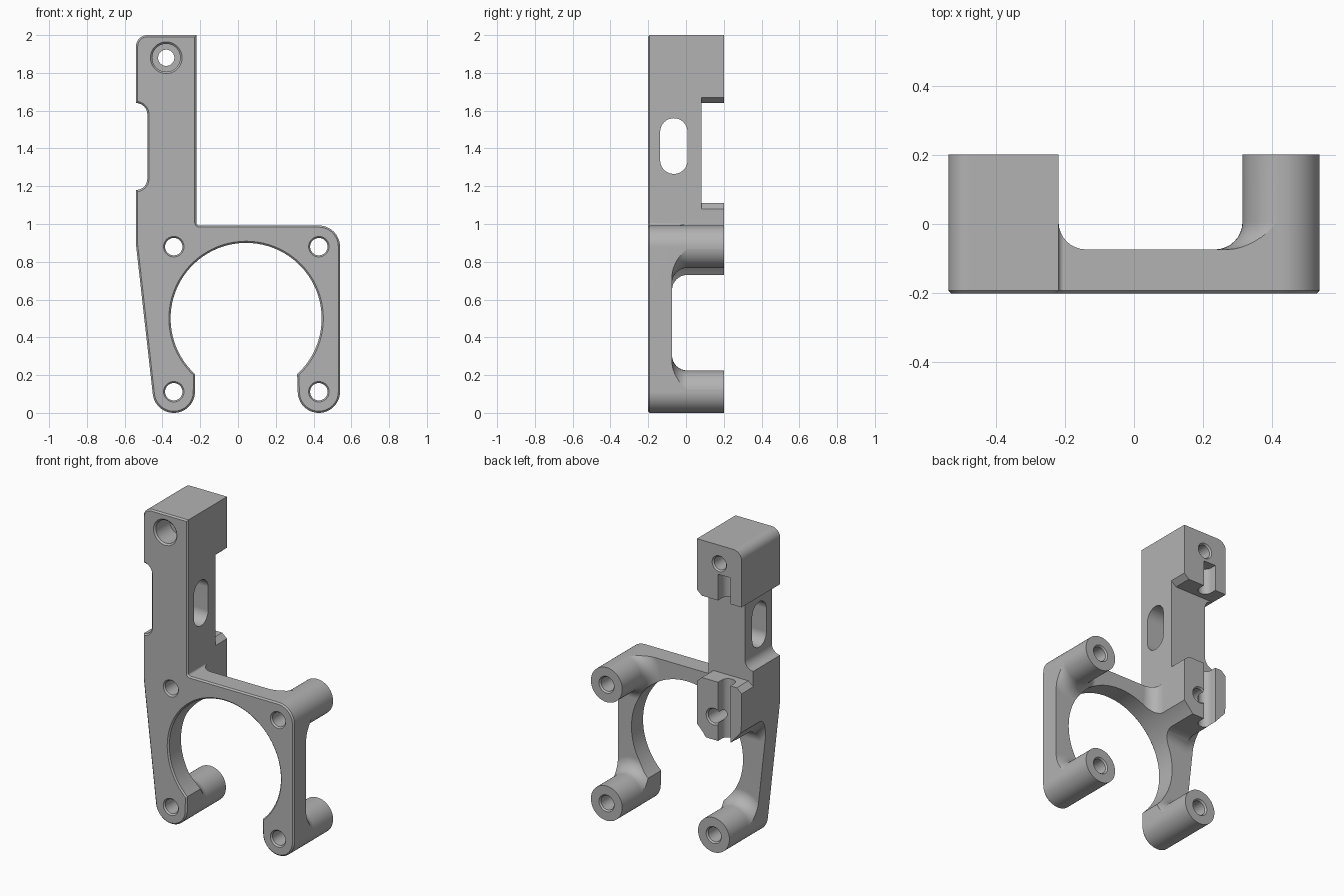
import bpy, bmesh, math

cube = bpy.data.objects.get("Cube")
if cube:
    bpy.data.objects.remove(cube, do_unlink=True)

FRONT, BACK, PLATE = -0.2, 0.204, -0.072
FLARE = 0.08
BOSS_R = 0.112
BOSSES = [(x, z) for x in (-0.34, 0.428) for z in (BOSS_R, 0.88)]

grey = bpy.data.materials.new("plain grey")
grey.use_nodes = True
grey.diffuse_color = (0.45, 0.45, 0.45, 1)
grey.node_tree.nodes["Principled BSDF"].inputs["Base Color"].default_value = (0.45, 0.45, 0.45, 1)


def arc(cx, cz, r, a0, a1, n=10):
    angles = [math.radians(a0 + (a1 - a0) * i / n) for i in range(n + 1)]
    return [(cx + r * math.cos(a), cz + r * math.sin(a)) for a in angles]


def circle(cx, cz, r, n=40):
    return arc(cx, cz, r, 0, 360, n)[:-1]


def loft(name, layers, along_x=False, chamfer=0):
    """Skin (depth, outline) layers along y, or along x."""
    bm = bmesh.new()
    rings = []
    for d, outline in layers:
        rings.append([bm.verts.new((d, a, z) if along_x else (a, d, z)) for a, z in outline])
    first = bm.faces.new(rings[0])
    bm.faces.new(rings[-1][::-1])
    for low, high in zip(rings, rings[1:]):
        for i in range(len(low)):
            bm.faces.new((low[i - 1], low[i], high[i], high[i - 1]))
    bmesh.ops.recalc_face_normals(bm, faces=bm.faces[:])
    if chamfer:
        bmesh.ops.bevel(bm, geom=first.edges[:], offset=chamfer, segments=1,
                        affect='EDGES', clamp_overlap=False)
    mesh = bpy.data.meshes.new(name)
    bm.to_mesh(mesh)
    bm.free()
    mesh.materials.append(grey)
    obj = bpy.data.objects.new(name, mesh)
    bpy.context.collection.objects.link(obj)
    return obj


def combine(target, tool, operation):
    mod = target.modifiers.new("combine", 'BOOLEAN')
    mod.operation, mod.object, mod.solver = operation, tool, 'EXACT'
    bpy.context.view_layer.objects.active = target
    bpy.ops.object.modifier_apply(modifier=mod.name)
    bpy.data.objects.remove(tool, do_unlink=True)


def flared(outline_at):
    """Layers whose foot sweeps out into the plate in a quarter fillet."""
    layers = [(-0.15, outline_at(FLARE))]
    for i in range(9):
        t = math.pi / 2 * i / 8
        layers.append((PLATE + FLARE * (1 - math.cos(t)), outline_at(FLARE * (1 - math.sin(t)))))
    return layers + [(0.3, outline_at(0))]


def column_outline(o):
    right, low = -0.2195 + o, 0.73 - o
    return [(-0.6 - o, 2.1), (-0.6 - o, 0.9 - o), (-0.45 - o * 0.4, low),
            (right - 0.06, low), (right, low + 0.06), (right, 2.1)]


# Front plate, standoffs and column before trimming
bracket = loft("mounting_bracket", [(y, [(-1, -1), (1, -1), (1, 3), (-1, 3)]) for y in (-0.4, PLATE)])
for bx, bz in BOSSES:
    combine(bracket, loft("standoff", flared(lambda o: circle(bx, bz, BOSS_R + 0.0006 + o, 48))), 'UNION')
combine(bracket, loft("column", flared(column_outline)), 'UNION')

# Overall silhouette with a chamfered front rim
silhouette = (
    arc(-0.34, BOSS_R, BOSS_R, 187, 360, 22)
    + arc(0.043, 0.5, 0.4, 227.5, -47.5, 64)
    + arc(0.428, BOSS_R, BOSS_R, 180, 360, 24)
    + arc(0.428, 0.88, BOSS_R, 0, 90, 12)
    + arc(-0.205, 1.007, 0.015, 270, 180, 4)
    + [(-0.22, 2)]
    + arc(-0.48, 1.94, 0.06, 90, 180)
    + arc(-0.54, 1.58, 0.06, 90, 0)
    + arc(-0.54, 1.24, 0.06, 0, -90)
    + [(-0.54, 0.89)])
combine(bracket, loft("outline", [(FRONT, silhouette), (BACK, silhouette)], chamfer=0.009), 'INTERSECT')

# Recess across the back of the column, with eased corners
recess = [(-0.7, 1.08), (-0.54, 1.08), (-0.505, 1.11), (-0.255, 1.11), (-0.22, 1.08), (-0.1, 1.08),
          (-0.1, 1.67), (-0.22, 1.67), (-0.255, 1.64), (-0.7, 1.64)]
combine(bracket, loft("recess", [(0.085, recess), (0.3, recess)]), 'DIFFERENCE')

# Long slot through the sides of the column
slot = arc(-0.0625, 1.4875, 0.0725, 0, 180, 16) + arc(-0.0625, 1.3375, 0.0725, 180, 360, 16)
combine(bracket, loft("side_slot", [(-0.7, slot), (-0.1, slot)], along_x=True), 'DIFFERENCE')

# Upright grooves in the back of both column blocks
groove = arc(-0.415, 0.165, 0.044, 180, 360, 14) + [(-0.371, 0.3), (-0.459, 0.3)]
for low, high in ((1.6, 1.81), (0.6, 1.2)):
    cutter = loft("groove", [(low, groove), (high, groove)])
    for v in cutter.data.vertices:
        v.co.y, v.co.z = v.co.z, v.co.y
    cutter.data.flip_normals()
    combine(bracket, cutter, 'DIFFERENCE')


def drill(x, z, r):
    steps = [(FRONT - 0.002, r + 0.01), (FRONT + 0.01, r), (BACK - 0.01, r), (BACK + 0.002, r + 0.01)]
    combine(bracket, loft("hole", [(y, circle(x, z, q)) for y, q in steps]), 'DIFFERENCE')


# Screw holes and the counterbored top hole
for bx, bz in BOSSES:
    drill(bx, bz, 0.046)
drill(-0.38, 1.88, 0.043)
bore = [(FRONT - 0.002, 0.086), (FRONT + 0.01, 0.074), (-0.05, 0.074)]
combine(bracket, loft("counterbore", [(y, circle(-0.38, 1.88, r)) for y, r in bore]), 'DIFFERENCE')

# Smooth curves, crisp edges, centred depth
for v in bracket.data.vertices:
    v.co.y -= (FRONT + BACK) / 2
bpy.ops.object.select_all(action='DESELECT')
bracket.select_set(True)
bpy.context.view_layer.objects.active = bracket
bpy.ops.object.shade_smooth_by_angle(angle=math.radians(30))
normals = bracket.modifiers.new("even_normals", 'WEIGHTED_NORMAL')
normals.keep_sharp = True
